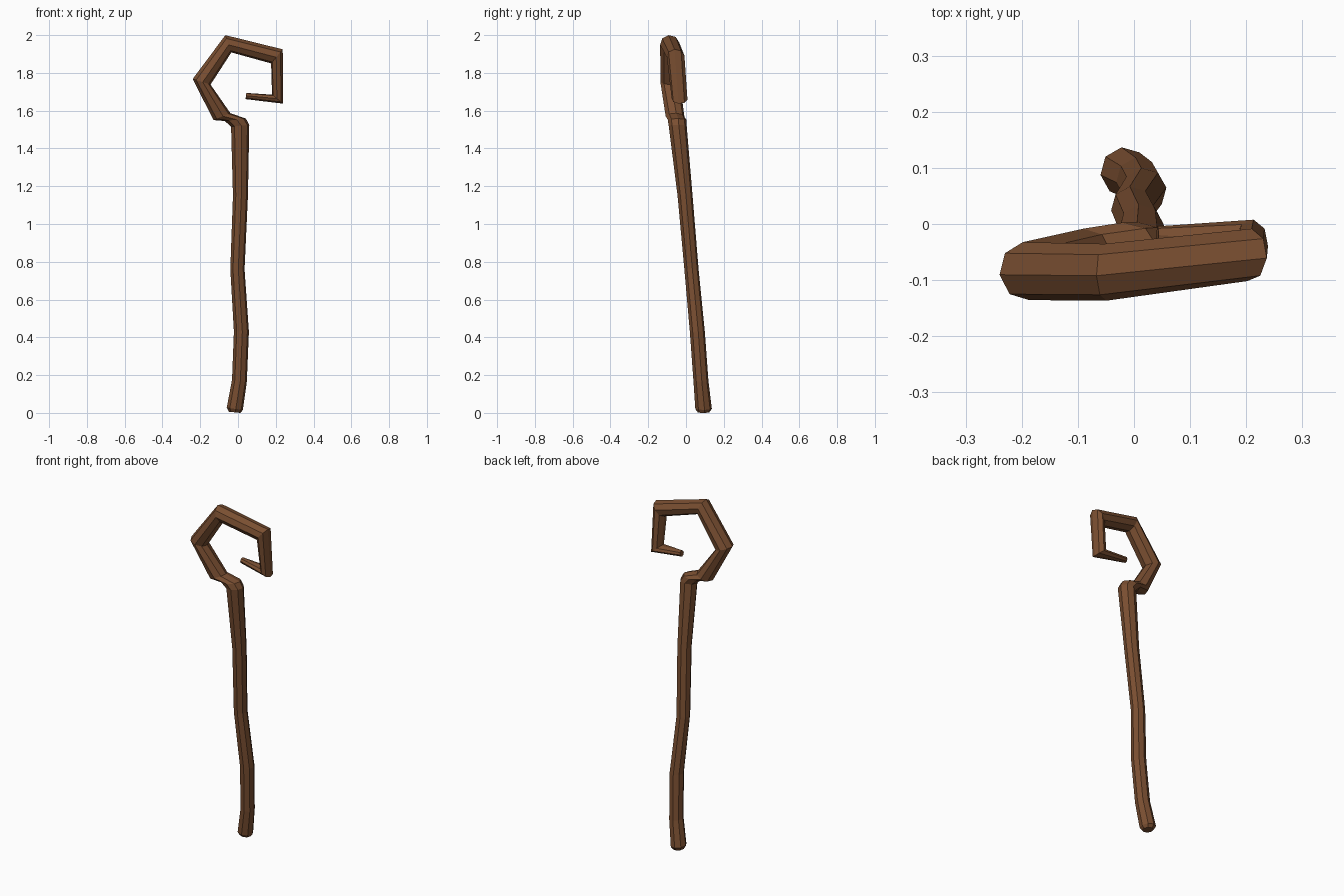
import bpy, bmesh, math
from mathutils import Vector

SIDES = 8
TWIST = math.radians(7)

wood = bpy.data.materials.new("brown wood")
wood.diffuse_color = (0.195, 0.078, 0.031, 1)

# Rings along the staff: left x, left z, right x, right z, centre y, depth radius
RINGS = [
    # foot and shaft
    (-0.048, 0.006, 0.014, 0.000, 0.093, 0.031),
    (-0.060, 0.027, 0.026, 0.016, 0.093, 0.044),
    (-0.032, 0.175, 0.047, 0.165, 0.079, 0.040),
    (-0.022, 0.430, 0.058, 0.430, 0.060, 0.040),
    (-0.041, 0.760, 0.035, 0.760, 0.029, 0.038),
    (-0.027, 1.150, 0.053, 1.150, -0.005, 0.040),
    # neck bending to the left
    (-0.037, 1.515, 0.060, 1.525, -0.044, 0.048),
    (-0.070, 1.545, 0.042, 1.558, -0.047, 0.050),
    (-0.130, 1.550, -0.040, 1.587, -0.058, 0.050),
    # angular hook
    (-0.240, 1.768, -0.145, 1.738, -0.084, 0.052),
    (-0.067, 2.000, -0.035, 1.908, -0.086, 0.051),
    (0.237, 1.925, 0.175, 1.850, -0.055, 0.047),
    (0.239, 1.637, 0.180, 1.685, -0.034, 0.042),
    # tip
    (0.040, 1.661, 0.044, 1.694, -0.022, 0.018),
]

bm = bmesh.new()
loops = []
for xl, zl, xr, zr, y, ry in RINGS:
    left, right = Vector((xl, y, zl)), Vector((xr, y, zr))
    centre, across = (left + right) / 2, (right - left) / 2
    loop = []
    for k in range(SIDES):
        a = TWIST + k * math.tau / SIDES
        loop.append(bm.verts.new(centre + across * math.cos(a) + Vector((0, ry * math.sin(a), 0))))
    loops.append(loop)

# Skin between neighbouring rings, then close both ends
for low, high in zip(loops, loops[1:]):
    for k in range(SIDES):
        n = (k + 1) % SIDES
        bm.faces.new((low[k], low[n], high[n], high[k]))
bm.faces.new(loops[0][::-1])
bm.faces.new(loops[-1])
bmesh.ops.recalc_face_normals(bm, faces=bm.faces)

mesh = bpy.data.meshes.new("hooked_staff")
bm.to_mesh(mesh)
bm.free()
mesh.materials.append(wood)
staff = bpy.data.objects.new("hooked_staff", mesh)
bpy.context.collection.objects.link(staff)
